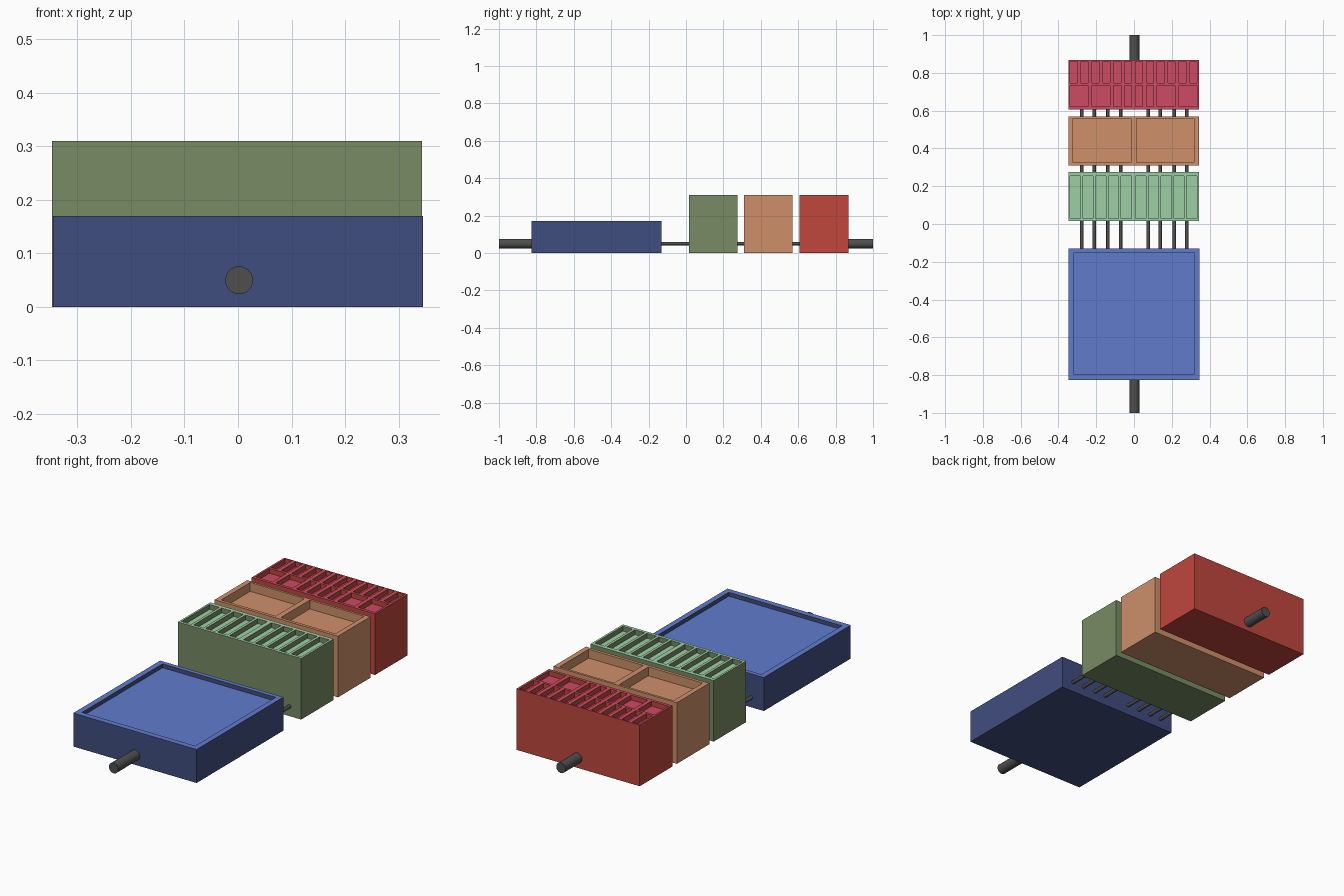
import bpy, bmesh
from mathutils import Matrix

if "Cube" in bpy.data.objects:
    bpy.data.objects.remove(bpy.data.objects["Cube"])


def material(name, rgb):
    m = bpy.data.materials.new(name)
    m.diffuse_color = (*[(c / 255) ** 2.2 for c in rgb], 1)
    m.use_nodes = True
    m.node_tree.nodes["Principled BSDF"].inputs["Base Color"].default_value = m.diffuse_color
    return m


def basin(name, x, y, h, depth, pockets, side, top):
    """Block with rectangular pockets (x0, x1, y0, y1) sunk into its top."""
    def cuts(lo, hi, vals):
        return sorted({round(v, 4) for v in (lo, hi, *vals)})
    xs = cuts(*x, [v for p in pockets for v in p[:2]])
    ys = cuts(*y, [v for p in pockets for v in p[2:]])
    nx, ny = len(xs) - 1, len(ys) - 1

    def level(i, j):
        if not (0 <= i < nx and 0 <= j < ny):
            return 0
        cx, cy = (xs[i] + xs[i + 1]) / 2, (ys[j] + ys[j + 1]) / 2
        sunk = any(a < cx < b and c < cy < d for a, b, c, d in pockets)
        return h - depth if sunk else h

    bm = bmesh.new()

    def quad(pts, mat):
        bm.faces.new([bm.verts.new(p) for p in pts]).material_index = mat

    for i in range(nx):
        for j in range(ny):
            z = level(i, j)
            x0, x1, y0, y1 = xs[i], xs[i + 1], ys[j], ys[j + 1]
            loop = [(x0, y0), (x1, y0), (x1, y1), (x0, y1)]
            quad([(*p, z) for p in loop], 1)
            quad([(*p, 0) for p in reversed(loop)], 0)
            # walls wherever the neighbouring cell is lower
            for k, (di, dj) in enumerate([(0, -1), (1, 0), (0, 1), (-1, 0)]):
                low = level(i + di, j + dj)
                if low < z:
                    a, b = loop[k], loop[(k + 1) % 4]
                    quad([(*a, low), (*b, low), (*b, z), (*a, z)], 0)
    bmesh.ops.remove_doubles(bm, verts=bm.verts, dist=1e-5)
    me = bpy.data.meshes.new(name)
    bm.to_mesh(me)
    bm.free()
    me.materials.append(material(name + "_side", side))
    me.materials.append(material(name + "_top", top))
    bpy.context.collection.objects.link(bpy.data.objects.new(name, me))


pipe_mat = material("pipe_dark", (80, 80, 80))


def pipe(name, x, y0, y1, r, sides):
    bpy.ops.mesh.primitive_cylinder_add(
        vertices=sides, radius=r, depth=y1 - y0,
        location=(x, (y0 + y1) / 2, 0.05), rotation=(1.570796, 0, 0))
    ob = bpy.context.object
    ob.name = name
    ob.data.materials.append(pipe_mat)
    bpy.ops.object.shade_smooth_by_angle()


def row(start, end, n, gap):
    """n equal spans between start and end, separated by gap."""
    w = (end - start - gap * (n - 1)) / n
    return [(start + k * (w + gap), start + k * (w + gap) + w) for k in range(n)]


BX = (-0.348, 0.344)     # width of the three tall basins

# low blue storage tank
basin("storage_tank", (-0.346, 0.346), (-0.826, -0.13), 0.17, 0.02,
      [(-0.317, 0.318, -0.797, -0.152)], (66, 78, 126), (97, 122, 202))

# green basin: two groups of five channels
slots = row(-0.338, -0.014, 5, 0.013) + row(0.009, 0.333, 5, 0.013)
basin("channel_basin", BX, (0.015, 0.275), 0.31, 0.025,
      [(a, b, 0.03, 0.255) for a, b in slots], (118, 138, 99), (156, 206, 165))

# orange basin: two open chambers
basin("settling_basin", BX, (0.31, 0.57), 0.31, 0.045,
      [(a, b, 0.326, 0.558) for a, b in [(-0.322, -0.017), (0.012, 0.318)]],
      (204, 142, 105), (206, 142, 106))

# red basin: back row of narrow cells, front row mixing wide and narrow
cells = row(-0.338, 0.333, 12, 0.02)
front = [(cells[a][0], cells[b][1]) for a, b in
         [(0, 1), (2, 3), (4, 4), (5, 5), (6, 6), (7, 7), (8, 9), (10, 11)]]
basin("filter_basin", BX, (0.607, 0.868), 0.31, 0.025,
      [(a, b, 0.747, 0.861) for a, b in cells]
      + [(a, b, 0.622, 0.734) for a, b in front], (190, 72, 63), (204, 76, 98))

# main inlet and outlet pipes
pipe("outlet_pipe", 0.002, -1.0, -0.82, 0.026, 32)
pipe("inlet_pipe", 0.002, 0.86, 1.0, 0.026, 32)

# thin connecting pipes between neighbouring basins
for g, (y0, y1) in enumerate([(-0.135, 0.02), (0.27, 0.315), (0.565, 0.612)]):
    for k, x in enumerate([-0.276, -0.21, -0.138, -0.071, 0.075, 0.139, 0.213, 0.279]):
        pipe(f"link_pipe_{g}_{k}", x, y0, y1, 0.009, 16)
